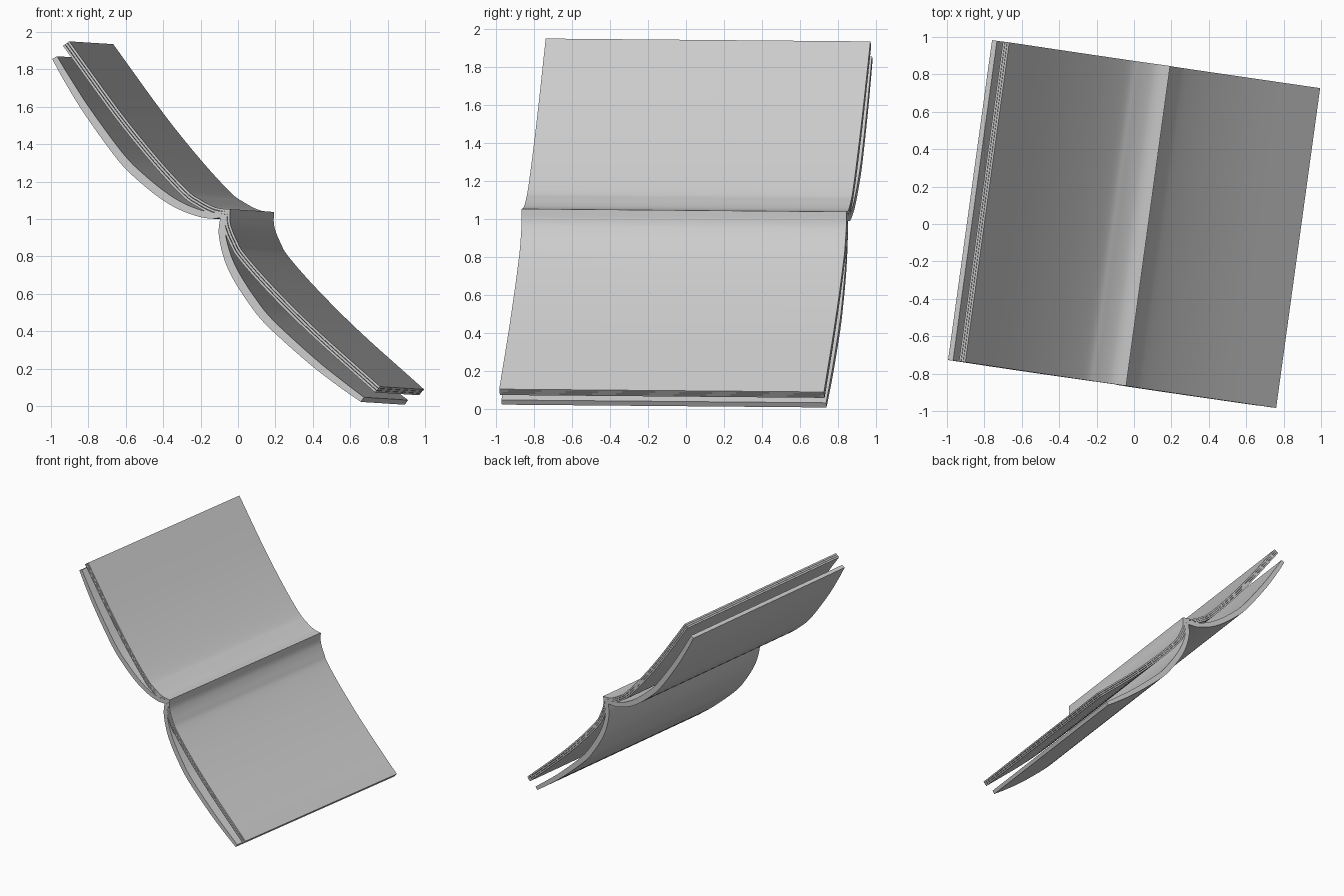
import bpy, bmesh, math
from mathutils import Vector

if "Cube" in bpy.data.objects:
    bpy.data.objects.remove(bpy.data.objects["Cube"])

SPINE = Vector((-0.042, -0.865, 1.053))      # front end of the spine fold
AXIS = Vector((0.235, 1.71, -0.015))         # runs along the spine to the back end
MIRROR = math.radians(84)                    # twice the angle of the fold's mirror line

# half profiles in x/z, measured from the spine fold
PAGE = [(0, 0), (-.055, .004), (-.10, .018), (-.165, .054), (-.23, .102),
        (-.385, .27), (-.59, .524), (-.86, .897)]
COVER = [(-.045, -.048), (-.138, -.047), (-.255, -.010), (-.36, .048), (-.482, .144),
         (-.60, .262), (-.779, .509), (-.887, .685), (-.952, .803)]


def smooth(points, steps=5):
    """Catmull-Rom curve through the points."""
    p = [Vector(q) for q in points]
    p = [2 * p[0] - p[1]] + p + [2 * p[-1] - p[-2]]
    out = []
    for i in range(1, len(p) - 2):
        a, b, c, d = p[i - 1:i + 3]
        for s in range(steps):
            t = s / steps
            out.append(.5 * (2 * b + (c - a) * t + (2 * a - 5 * b + 4 * c - d) * t * t
                             + (3 * b - a - 3 * c + d) * t ** 3))
    return out + [p[-2]]


def offset(curve, amount):
    """Shift a curve along its normal; amount(t) with t from spine to tip."""
    out, n = [], len(curve) - 1
    for i, p in enumerate(curve):
        d = (curve[min(i + 1, n)] - curve[max(i - 1, 0)]).normalized()
        out.append(p + Vector((d.y, -d.x)) * amount(i / n))
    return out


def place(q, flip):
    x, z = q
    if flip:
        c, s = math.cos(MIRROR), math.sin(MIRROR)
        x, z = c * x + s * z, s * x - c * z
    return SPINE + Vector((x, (-AXIS.x * x - AXIS.z * z) / AXIS.y, z))


def sheet(name, top, bottom, flip):
    """Solid sheet between two profile curves, extruded along the spine."""
    bm = bmesh.new()
    rows = [[bm.verts.new(place(q, flip) + off) for q in curve]
            for curve, off in ((top, Vector()), (top, AXIS), (bottom, AXIS), (bottom, Vector()))]
    for k in range(4):
        a, b = rows[k], rows[(k + 1) % 4]
        for i in range(len(a) - 1):
            bm.faces.new((a[i], a[i + 1], b[i + 1], b[i]))
    for i in (0, -1):
        bm.faces.new([r[i] for r in rows])
    bmesh.ops.recalc_face_normals(bm, faces=bm.faces)
    me = bpy.data.meshes.new(name)
    bm.to_mesh(me)
    bm.free()
    ob = bpy.data.objects.new(name, me)
    bpy.context.collection.objects.link(ob)
    bpy.context.view_layer.objects.active = ob
    ob.select_set(True)
    bpy.ops.object.shade_smooth_by_angle(angle=math.radians(35))
    ob.select_set(False)


page, cover = smooth(PAGE), smooth(COVER)
for flip, side in ((False, "upper"), (True, "lower")):
    # stack of page bundles
    for k in range(3):
        d0, d1 = -.0145 * k, -.0145 * k - .0125
        sheet(f"{side}_pages_{k + 1}", offset(page, lambda t: d0), offset(page, lambda t: d1), flip)
    # bowed cover, slightly fuller in the middle
    sheet(f"{side}_cover", offset(cover, lambda t: .03 + .015 * math.sin(math.pi * t)), cover, flip)
